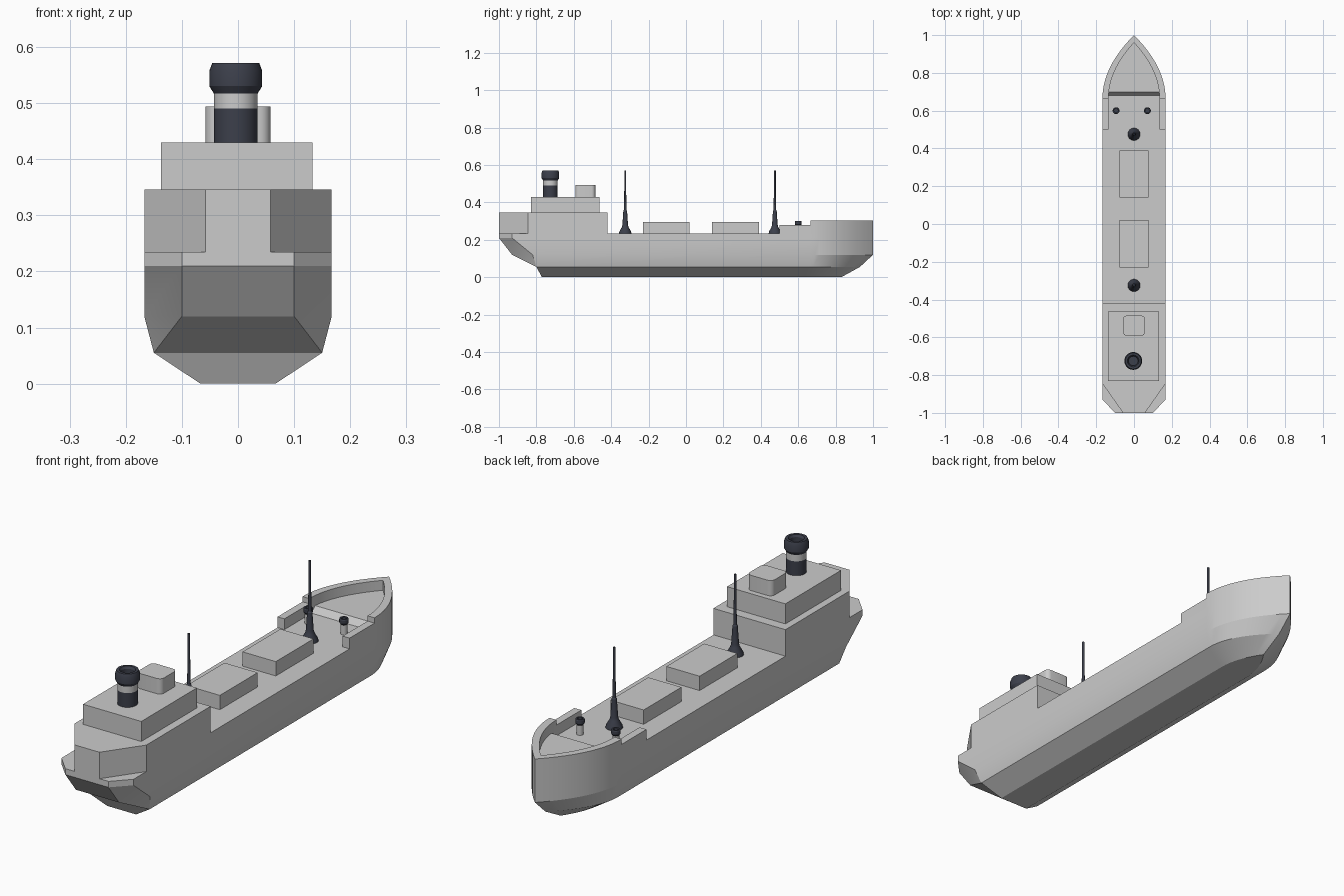
import bpy, bmesh, math

if "Cube" in bpy.data.objects:
    bpy.data.objects.remove(bpy.data.objects["Cube"])

dark = bpy.data.materials.new("dark_paint")
dark.diffuse_color = (0.045, 0.05, 0.07, 1)
dark.use_nodes = True
dark.node_tree.nodes["Principled BSDF"].inputs["Base Color"].default_value = dark.diffuse_color


def loft(name, rings, mat=None, angle=15):
    """Skin equal-length rings [(z, [(x, y), ...]), ...] and cap both ends."""
    bm = bmesh.new()
    loops = [[bm.verts.new((x, y, z)) for x, y in pts] for z, pts in rings]
    n = len(loops[0])
    for a, b in zip(loops, loops[1:]):
        for i in range(n):
            j = (i + 1) % n
            bm.faces.new((a[i], a[j], b[j], b[i]))
    bm.faces.new(loops[0][::-1])
    bm.faces.new(loops[-1])
    bmesh.ops.remove_doubles(bm, verts=bm.verts, dist=1e-5)
    bmesh.ops.recalc_face_normals(bm, faces=bm.faces)
    me = bpy.data.meshes.new(name)
    bm.to_mesh(me)
    bm.free()
    ob = bpy.data.objects.new(name, me)
    bpy.context.collection.objects.link(ob)
    if mat:
        me.materials.append(mat)
    bpy.ops.object.select_all(action='DESELECT')
    ob.select_set(True)
    bpy.context.view_layer.objects.active = ob
    bpy.ops.object.shade_smooth_by_angle(angle=math.radians(angle))
    return ob


def prism(name, pts, z0, z1):
    return loft(name, [(z0, pts), (z1, pts)])


def box(name, hw, y0, y1, z0, z1, cx=0):
    return prism(name, [(cx - hw, y0), (cx + hw, y0), (cx + hw, y1), (cx - hw, y1)], z0, z1)


def turned(name, x, y, profile, mat=None, n=32):
    """Revolve (radius, z) points about a vertical axis."""
    circle = [(math.cos(2 * math.pi * i / n), math.sin(2 * math.pi * i / n)) for i in range(n)]
    return loft(name, [(z, [(x + r * c, y + r * s) for c, s in circle]) for r, z in profile], mat, 25)


def bow(hw, y0, y1, n=14):
    """Curved bow outline from starboard shoulder round the tip to port."""
    right = [(hw * (1 - (i / n) ** 2), y0 + (y1 - y0) * i / n) for i in range(n + 1)]
    return right + [(-x, y) for x, y in right[-2::-1]]


def hull_ring(z, hw, stern, corner_x, corner_y, shoulder, tip):
    return z, ([(-hw, corner_y), (-corner_x, stern), (corner_x, stern), (hw, corner_y)]
               + bow(hw, shoulder, tip))


# Hull with chamfered stern and curved bow
loft("hull", [
    hull_ring(0.0, 0.067, -0.77, 0.067, -0.77, 0.64, 0.83),
    hull_ring(0.055, 0.15, -0.80, 0.15, -0.80, 0.66, 0.93),
    hull_ring(0.12, 0.167, -0.93, 0.10, -0.82, 0.665, 1.0),
    hull_ring(0.21, 0.167, -1.0, 0.10, -0.93, 0.665, 1.0),
    hull_ring(0.235, 0.167, -1.0, 0.10, -0.93, 0.665, 1.0)])

# Bow bulwark, its lower side wings, and the raised foredeck
prism("bow_bulwark", bow(0.167, 0.665, 1.0) + bow(0.135, 0.665, 0.96)[::-1], 0.235, 0.302)
for side, s in (("left", -1), ("right", 1)):
    box("bulwark_wing_" + side, 0.016, 0.50, 0.665, 0.235, 0.28, s * 0.151)
inner = bow(0.135, 0.68, 0.96)
loft("foredeck", [(0.235, inner), (0.26, [(x, max(y, 0.70)) for x, y in inner])])

# Cargo hatches
for i, y in enumerate((-0.23, 0.14)):
    box(f"cargo_hatch_{i + 1}", 0.077, y, y + 0.25, 0.235, 0.295)

# Superstructure
prism("lower_deckhouse", [(0.167, -0.42), (-0.167, -0.42), (-0.167, -0.845),
                          (-0.058, -1.0), (0.058, -1.0), (0.167, -0.845)], 0.235, 0.346)
box("upper_deckhouse", 0.135, -0.83, -0.462, 0.346, 0.43, -0.002)
r, corner = 0.02, []
for cx, cy, a0 in ((0.038, -0.505, 0), (-0.038, -0.505, 90), (-0.038, -0.572, 180), (0.038, -0.572, 270)):
    corner += [(cx + r * math.cos(math.radians(a0 + 15 * k)),
                cy + r * math.sin(math.radians(a0 + 15 * k))) for k in range(7)]
loft("wheelhouse", [(0.43, corner), (0.494, corner)], angle=25)

# Funnel: dark base, pale band, hollow flared cap
fx, fy = -0.004, -0.725
turned("funnel_base", fx, fy, [(0.039, 0.43), (0.039, 0.49)], dark)
turned("funnel_band", fx, fy, [(0.039, 0.49), (0.039, 0.518)])
turned("funnel_cap", fx, fy, [(0.039, 0.517), (0.047, 0.53), (0.047, 0.558), (0.042, 0.571),
                              (0.031, 0.571), (0.025, 0.562), (0.025, 0.54)], dark)

# Masts with flared feet
for name, y in (("rear_mast", -0.325), ("front_mast", 0.475)):
    turned(name, 0, y, [(0.033, 0.235), (0.031, 0.245), (0.018, 0.268), (0.015, 0.28),
                        (0.010, 0.355), (0.007, 0.36), (0.005, 0.47), (0.005, 0.57)], dark)

# Deck vents: pale post with dark hollow cap
for side, x in (("left", -0.095), ("right", 0.071)):
    turned("vent_post_" + side, x, 0.60, [(0.013, 0.235), (0.013, 0.278)])
    turned("vent_cap_" + side, x, 0.60, [(0.013, 0.276), (0.018, 0.283), (0.018, 0.297),
                                         (0.016, 0.301), (0.010, 0.301), (0.010, 0.288)], dark)
